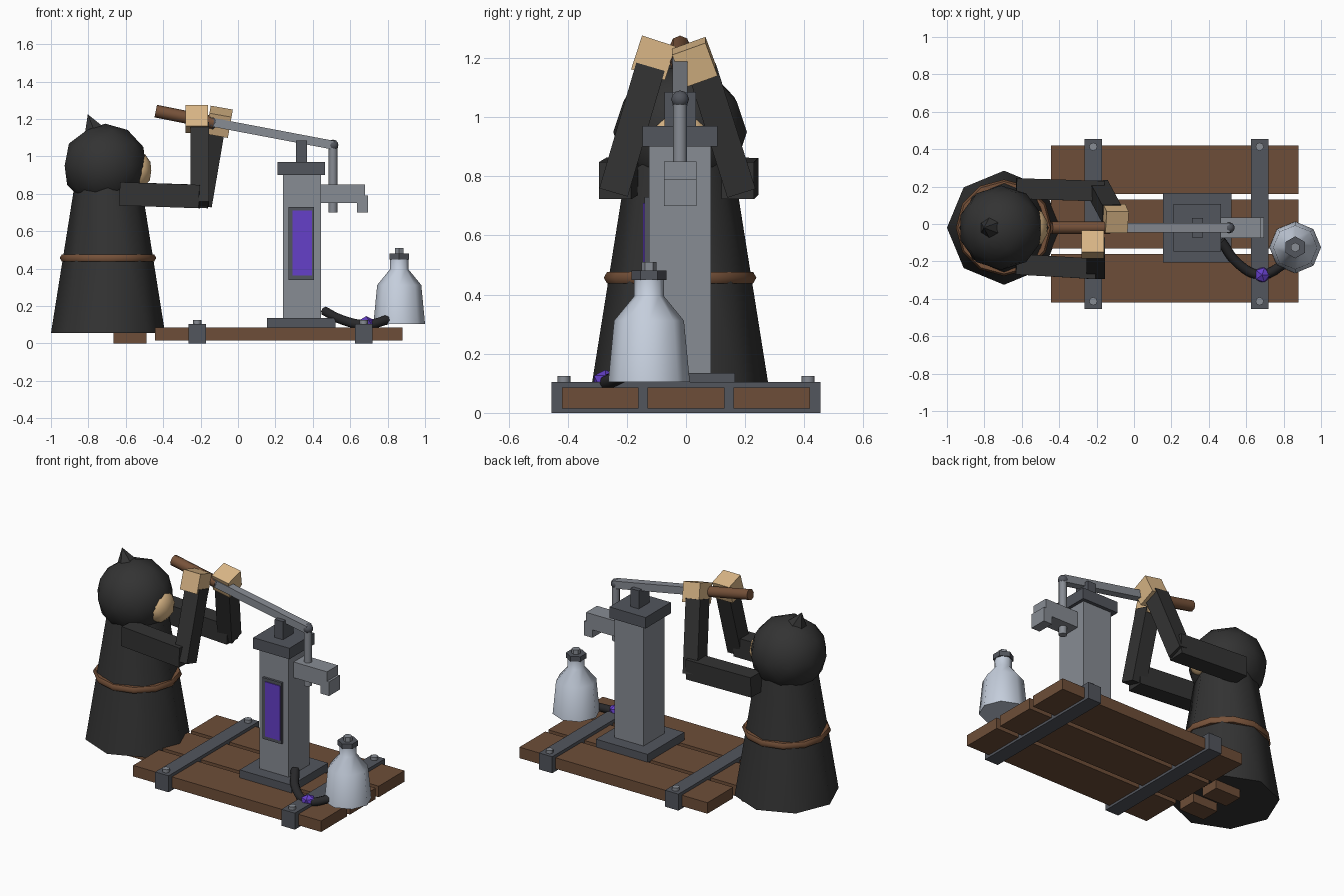
import bpy, bmesh, math
from mathutils import Vector, Matrix

if "Cube" in bpy.data.objects:
    bpy.data.objects.remove(bpy.data.objects["Cube"])

YC = -0.02  # centre plane of pump and figure


def material(name, r, g, b):
    m = bpy.data.materials.new(name)
    m.diffuse_color = (r, g, b, 1)
    m.use_nodes = True
    m.node_tree.nodes["Principled BSDF"].inputs["Base Color"].default_value = m.diffuse_color
    return m


CLOTH = material("charcoal cloth", 0.033, 0.033, 0.033)
WOOD = material("brown wood", 0.155, 0.076, 0.040)
ROPE = material("leather brown", 0.185, 0.085, 0.042)
IRON = material("dark iron", 0.085, 0.092, 0.110)
STEEL = material("grey steel", 0.245, 0.262, 0.295)
GLASS = material("pale metal", 0.560, 0.620, 0.720)
SKIN = material("tan skin", 0.700, 0.470, 0.240)
PURPLE = material("purple", 0.130, 0.050, 0.580)
RUBBER = material("black rubber", 0.022, 0.022, 0.024)


def finish(name, bm, mat, smooth=None):
    bmesh.ops.recalc_face_normals(bm, faces=bm.faces)
    me = bpy.data.meshes.new(name)
    bm.to_mesh(me)
    bm.free()
    me.materials.append(mat)
    ob = bpy.data.objects.new(name, me)
    bpy.context.collection.objects.link(ob)
    if smooth:
        bpy.ops.object.select_all(action='DESELECT')
        ob.select_set(True)
        bpy.context.view_layer.objects.active = ob
        bpy.ops.object.shade_smooth_by_angle(angle=math.radians(smooth))
    return ob


def box(name, lo, hi, mat):
    lo, hi = Vector(lo), Vector(hi)
    bm = bmesh.new()
    bmesh.ops.create_cube(bm, size=1, matrix=Matrix.Translation((lo + hi) / 2)
                          @ Matrix.Diagonal((*(hi - lo), 1)))
    return finish(name, bm, mat)


def frame(a, b):
    """Matrix at the middle of a-b whose z axis runs along a-b."""
    a, b = Vector(a), Vector(b)
    z = (b - a).normalized()
    ref = Vector((1, 0, 0)) if abs(z.z) > 0.7 else Vector((0, 1, 0))
    x = (ref - z * ref.dot(z)).normalized()
    m = Matrix((x, z.cross(x), z)).transposed().to_4x4()
    return Matrix.Translation((a + b) / 2) @ m, (b - a).length


def beam(name, a, b, w, d, mat):
    m, length = frame(a, b)
    bm = bmesh.new()
    bmesh.ops.create_cube(bm, size=1, matrix=m @ Matrix.Diagonal((w, d, length, 1)))
    return finish(name, bm, mat)


def rod(name, a, b, r1, mat, r2=None, sides=8, smooth=50):
    m, length = frame(a, b)
    bm = bmesh.new()
    bmesh.ops.create_cone(bm, cap_ends=True, segments=sides, radius1=r1,
                          radius2=r1 if r2 is None else r2, depth=length, matrix=m)
    return finish(name, bm, mat, smooth)


def ball(name, c, size, mat, sub=2, smooth=60):
    bm = bmesh.new()
    bmesh.ops.create_icosphere(bm, subdivisions=sub, radius=1,
                               matrix=Matrix.Translation(c) @ Matrix.Diagonal((*size, 1)))
    return finish(name, bm, mat, smooth)


def hand(name, c, size, rot):
    bm = bmesh.new()
    m = Matrix.Translation(c)
    for axis, deg in zip('ZYX', rot):
        m = m @ Matrix.Rotation(math.radians(deg), 4, axis)
    bmesh.ops.create_cube(bm, size=size, matrix=m)
    return finish(name, bm, SKIN)


# platform: planks, straps and bolts
for i, y in enumerate((-0.29, 0, 0.29)):
    box(f"plank_{i}", (-0.445, y - 0.13, 0.015), (0.88, y + 0.13, 0.085), WOOD)
for i, x in enumerate((-0.218, 0.672)):
    box(f"strap_{i}", (x - 0.047, -0.455, 0), (x + 0.047, 0.455, 0.105), IRON)
    for j, y in enumerate((-0.413, 0.413)):
        rod(f"bolt_{i}_{j}", (x, y, 0.1), (x, y, 0.125), 0.022, STEEL)

# pump column
box("column_base", (0.155, YC - 0.185, 0.08), (0.52, YC + 0.185, 0.135), IRON)
box("column", (0.24, YC - 0.105, 0.13), (0.445, YC + 0.105, 0.91), STEEL)
box("column_cap", (0.21, YC - 0.127, 0.90), (0.465, YC + 0.127, 0.97), IRON)
box("panel_frame", (0.27, -0.14, 0.34), (0.405, -0.12, 0.73), IRON)
box("panel_glow", (0.291, -0.145, 0.362), (0.396, -0.138, 0.71), PURPLE)
box("pivot_bracket", (0.31, YC - 0.053, 0.96), (0.368, YC + 0.053, 1.085), IRON)
rod("pivot_pin", (0.34, YC - 0.074, 1.09), (0.34, YC + 0.074, 1.09), 0.028, IRON)

# lever, handle and piston rod
beam("lever", (-0.15, YC, 1.185), (0.51, YC, 1.06), 0.05, 0.047, STEEL)
rod("handle", (-0.44, YC, 1.242), (-0.13, YC, 1.18), 0.034, ROPE)
ball("handle_collar", (-0.135, YC, 1.18), (0.035, 0.035, 0.035), IRON, 1)
rod("piston_rod", (0.508, YC, 0.70), (0.508, YC, 1.06), 0.024, STEEL)
ball("rod_joint", (0.508, YC, 1.06), (0.03, 0.03, 0.03), IRON)

# spout, an extruded hook profile
bm = bmesh.new()
outline = [(0.44, 0.75), (0.635, 0.75), (0.635, 0.70), (0.695, 0.70),
           (0.695, 0.79), (0.68, 0.79), (0.68, 0.85), (0.44, 0.85)]
face = bm.faces.new([bm.verts.new((x, YC - 0.055, z)) for x, z in outline])
ext = bmesh.ops.extrude_face_region(bm, geom=[face])
bmesh.ops.translate(bm, vec=(0, 0.11, 0),
                    verts=[v for v in ext["geom"] if isinstance(v, bmesh.types.BMVert)])
finish("spout", bm, STEEL)

# bottle, turned from a profile
bm = bmesh.new()
BX, BY = 0.862, -0.125
profile = [(0.0, 0.105), (0.138, 0.105), (0.118, 0.312), (0.05, 0.395), (0.05, 0.46), (0, 0.46)]
pts = [bm.verts.new((BX + r, BY, z)) for r, z in profile]
edges = [bm.edges.new(p) for p in zip(pts, pts[1:])]
bmesh.ops.spin(bm, geom=pts + edges, cent=(BX, BY, 0), axis=(0, 0, 1),
               angle=math.tau, steps=8, use_duplicate=False)
bmesh.ops.remove_doubles(bm, verts=bm.verts, dist=1e-4)
finish("bottle", bm, GLASS, 50)
rod("bottle_collar", (BX, BY, 0.45), (BX, BY, 0.482), 0.059, IRON, sides=6)
rod("bottle_stopper", (BX, BY, 0.475), (BX, BY, 0.51), 0.026, STEEL, sides=6)

# hose swept along a curve, with a crystal on it
cu = bpy.data.curves.new("hose_path", 'CURVE')
cu.dimensions = '3D'
cu.bevel_depth, cu.bevel_resolution, cu.use_fill_caps = 0.026, 2, True
cu.resolution_u = 4
path = [(0.465, -0.09, 0.172), (0.56, -0.215, 0.125), (0.68, -0.272, 0.1), (0.81, -0.21, 0.13)]
sp = cu.splines.new('BEZIER')
sp.bezier_points.add(len(path) - 1)
for p, co in zip(sp.bezier_points, path):
    p.co = co
    p.handle_left_type = p.handle_right_type = 'AUTO'
cu.materials.append(RUBBER)
bpy.context.collection.objects.link(bpy.data.objects.new("hose", cu))
ball("hose_crystal", (0.685, -0.272, 0.11), (0.045, 0.045, 0.036), PURPLE, 1, None)

# hooded figure
FX = -0.695
rod("robe", (FX, YC, 0.055), (FX, YC, 0.84), 0.305, CLOTH, 0.18)
ball("hood", (-0.71, YC, 0.95), (0.228, 0.226, 0.225), CLOTH)
rod("hood_peak", (-0.762, YC, 1.12), (-0.803, YC, 1.225), 0.075, CLOTH, 0, 6)
ball("face", (-0.535, YC, 0.925), (0.075, 0.105, 0.1), SKIN)
for side, y in (("left", 0.08), ("right", -0.12)):
    box(side + "_shoe", (-0.665, y - 0.06, 0), (-0.49, y + 0.06, 0.07), WOOD)

# belt ring: wavy where it dips into the robe
bm = bmesh.new()
N, M = 12, 6
ring = [[bm.verts.new((FX + (0.236 + 0.022 * math.cos(v)) * math.cos(u),
                       YC + (0.236 + 0.022 * math.cos(v)) * math.sin(u),
                       0.457 + 0.022 * math.sin(v)))
         for v in (math.tau * j / M for j in range(M))]
        for u in (math.tau * i / N for i in range(N))]
for i in range(N):
    for j in range(M):
        k, l = (i + 1) % N, (j + 1) % M
        bm.faces.new((ring[i][j], ring[k][j], ring[k][l], ring[i][l]))
finish("belt", bm, ROPE, 60)

# arms: upper arm, forearm and blocky hand
arms = {"right": ((-0.63, -0.215, 0.80), (-0.205, -0.24, 0.785),
                  (-0.205, -0.245, 0.745), (-0.205, -0.12, 1.17)),
        "left": ((-0.63, 0.19, 0.80), (-0.16, 0.175, 0.785),
                 (-0.19, 0.185, 0.75), (-0.12, 0.055, 1.16))}
for side, (shoulder, elbow, low, wrist) in arms.items():
    beam(side + "_upper_arm", shoulder, elbow, 0.11, 0.125, CLOTH)
    beam(side + "_forearm", low, wrist, 0.1, 0.1, CLOTH)
hand("right_hand", (-0.22, -0.11, 1.2), 0.12, (0, 0, -18))
hand("left_hand", (-0.1, 0.03, 1.185), 0.12, (0, 10, 20))
